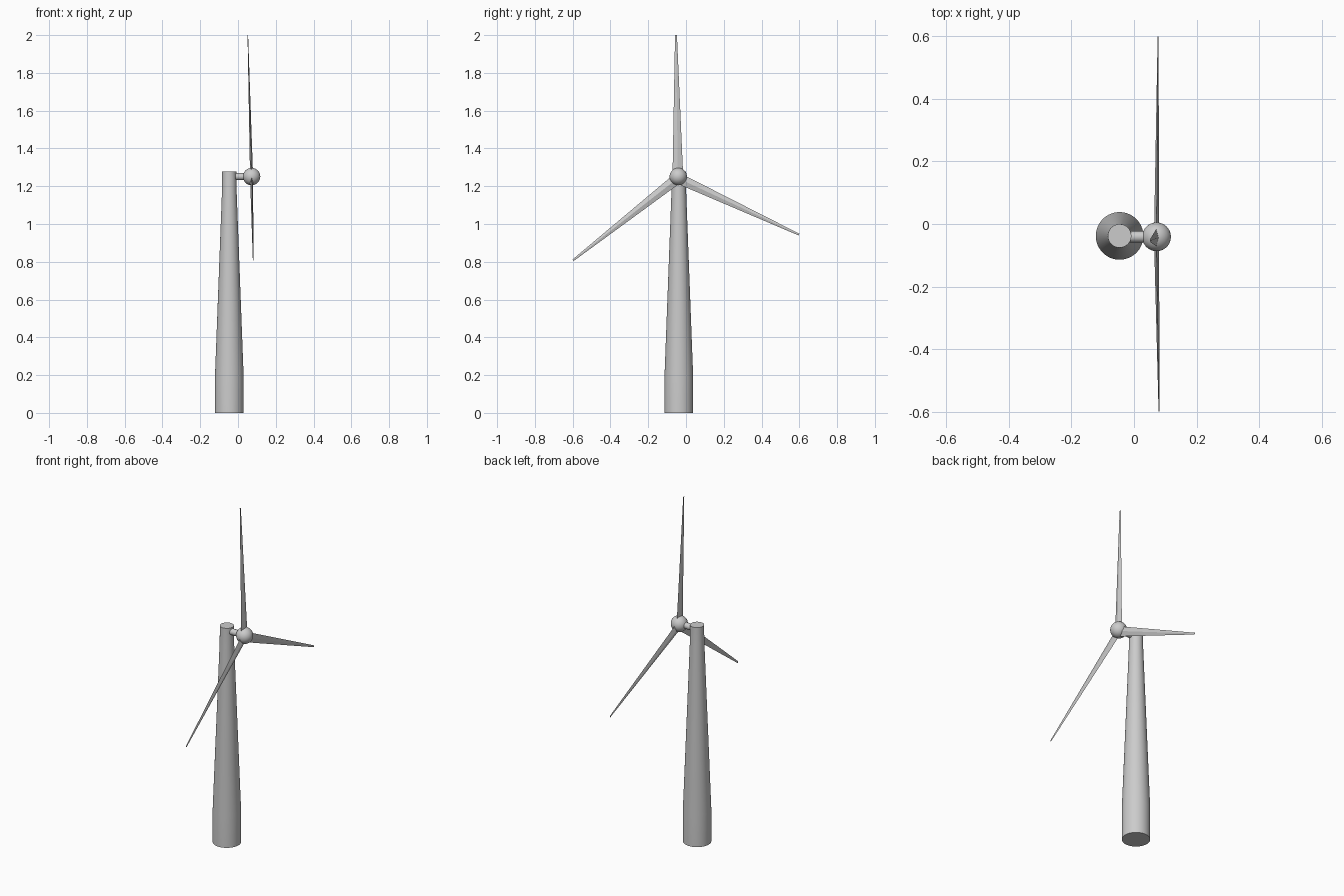
import bpy, bmesh, math
from mathutils import Vector

if "Cube" in bpy.data.objects:
    bpy.data.objects.remove(bpy.data.objects["Cube"])

TX, Y = -0.046, -0.038            # tower axis
HUB = Vector((0.072, -0.041, 1.251))


def smooth(obj):
    bpy.ops.object.select_all(action='DESELECT')
    bpy.context.view_layer.objects.active = obj
    obj.select_set(True)
    bpy.ops.object.shade_smooth_by_angle(angle=math.radians(35))


def mesh_object(name, bm):
    bmesh.ops.recalc_face_normals(bm, faces=bm.faces)
    me = bpy.data.meshes.new(name)
    bm.to_mesh(me)
    bm.free()
    obj = bpy.data.objects.new(name, me)
    bpy.context.collection.objects.link(obj)
    return obj


def loft(name, rings):
    """Bridge successive rings of points and cap both ends."""
    bm = bmesh.new()
    loops = [[bm.verts.new(p) for p in ring] for ring in rings]
    n = len(loops[0])
    for a, b in zip(loops, loops[1:]):
        for i in range(n):
            j = (i + 1) % n
            bm.faces.new((a[i], a[j], b[j], b[i]))
    bm.faces.new(loops[0][::-1])
    bm.faces.new(loops[-1])
    return mesh_object(name, bm)


# Tower: straight foot, tapered shaft, straight neck
def circle(r, z, n=64):
    return [(TX + r * math.cos(2 * math.pi * i / n),
             Y + r * math.sin(2 * math.pi * i / n), z) for i in range(n)]


profile = [(0.076, 0), (0.076, 0.19), (0.0385, 1.18), (0.0375, 1.277)]
smooth(loft("tower", [circle(r, z) for r, z in profile]))

# Axle from tower to hub
bpy.ops.mesh.primitive_cylinder_add(vertices=32, radius=0.018, depth=HUB.x - TX,
                                    location=((HUB.x + TX) / 2, HUB.y, HUB.z),
                                    rotation=(0, math.pi / 2, 0))
axle = bpy.context.object
axle.name = "axle"
smooth(axle)

# Round hub
bpy.ops.mesh.primitive_uv_sphere_add(segments=32, ring_count=16, radius=0.046,
                                     location=HUB, rotation=(0, math.pi / 2, 0))
hub = bpy.context.object
hub.name = "hub"
smooth(hub)


# Blades: thin diamond section tapering to a narrow tip
def blade(name, root, tip):
    root, tip = Vector(root), Vector(tip)
    along = (tip - root).normalized()
    chord = along.cross(Vector((1, 0, 0))).normalized()
    thick = chord.cross(along)

    def section(c, w, t):
        return [c + chord * w, c + thick * t, c - chord * w, c - thick * t]
    start = root + along * 0.02
    loft(name, [section(start, 0.028, 0.008), section(tip, 0.005, 0.0015)])


root = (0.072, -0.043, 1.243)
tips = [(0.052, -0.053, 2.0), (0.077, 0.598, 0.944), (0.08, -0.598, 0.808)]
for i, tip in enumerate(tips):
    blade(f"blade_{i + 1}", root, tip)
